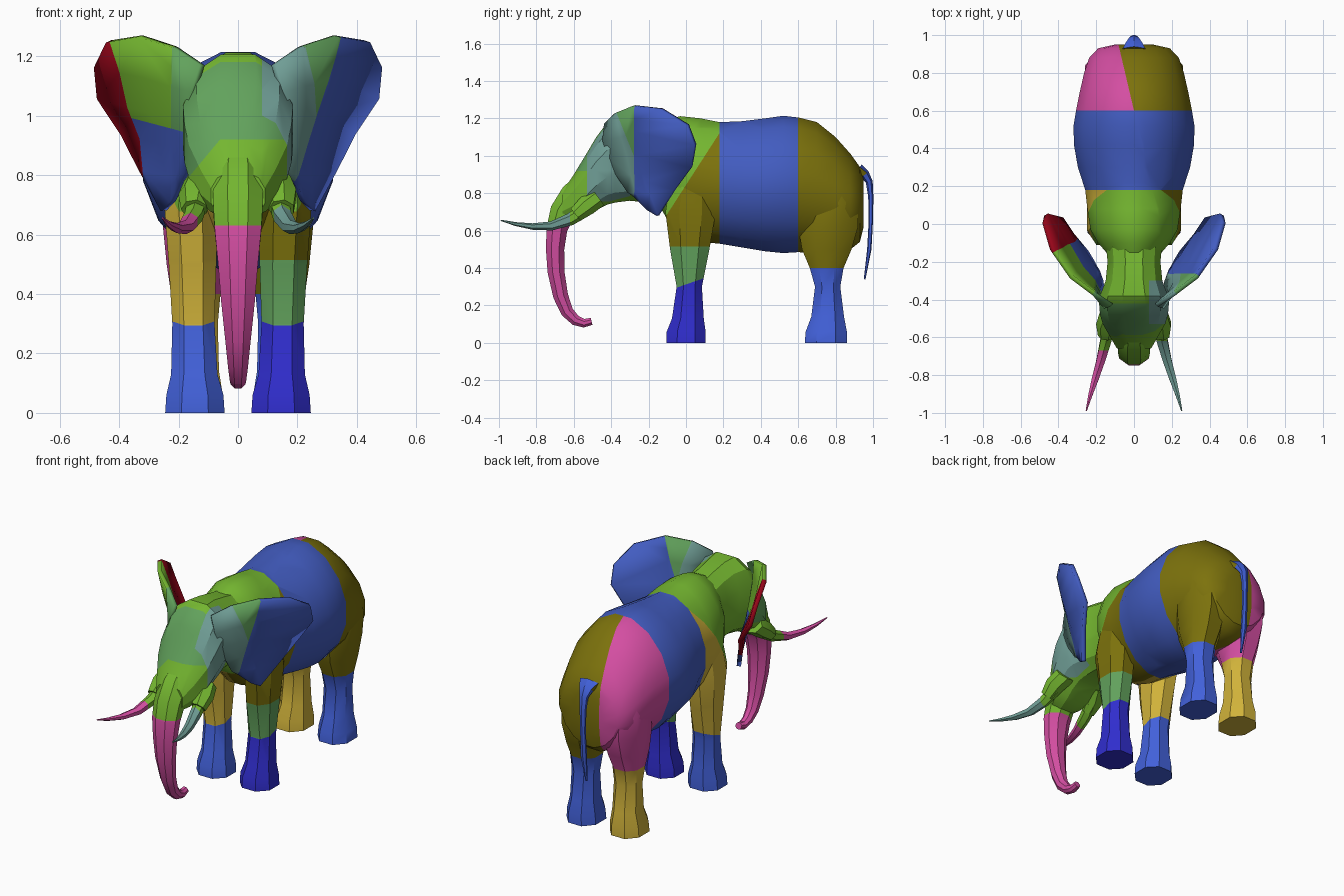
import bpy, bmesh, math
from mathutils import Vector

cube = bpy.data.objects.get("Cube")
if cube:
    bpy.data.objects.remove(cube, do_unlink=True)

PALETTE = {  # sRGB 0-255
    "lime": (116, 182, 48), "sage": (98, 162, 92), "teal": (112, 158, 150),
    "slate_blue": (66, 92, 192), "sky_blue": (66, 97, 218), "deep_blue": (48, 45, 205),
    "olive": (124, 114, 12), "yellow": (208, 178, 58), "pink": (212, 78, 162),
    "red": (150, 5, 25)}
MATS, INDEX = [], {}
for key, rgb in PALETTE.items():
    lin = [((c / 255 + 0.055) / 1.055) ** 2.4 if c > 10 else c / 255 / 12.92 for c in rgb] + [1]
    m = bpy.data.materials.new(key)
    m.use_nodes = True
    m.diffuse_color = lin
    bsdf = m.node_tree.nodes["Principled BSDF"]
    bsdf.inputs["Base Color"].default_value = lin
    bsdf.inputs["Roughness"].default_value = 0.8
    INDEX[key] = len(MATS)
    MATS.append(m)


def above(p, plane):
    return (p - Vector(plane[0])).dot(Vector(plane[1])) > 0


def finish(name, bm, rule, cuts=(), angle=25):
    """Cut along colour borders, colour each face by rule and make the object."""
    for co, no in cuts:
        bmesh.ops.bisect_plane(bm, geom=bm.verts[:] + bm.edges[:] + bm.faces[:],
                               plane_co=co, plane_no=no, dist=1e-4)
    bmesh.ops.recalc_face_normals(bm, faces=bm.faces[:])
    used = {}
    for f in bm.faces:
        key = rule(f.calc_center_median())
        f.material_index = used.setdefault(key, len(used))
    me = bpy.data.meshes.new(name)
    bm.to_mesh(me)
    bm.free()
    for key in used:
        me.materials.append(MATS[INDEX[key]])
    ob = bpy.data.objects.new(name, me)
    bpy.context.collection.objects.link(ob)
    bpy.ops.object.select_all(action='DESELECT')
    ob.select_set(True)
    bpy.context.view_layer.objects.active = ob
    bpy.ops.object.shade_smooth_by_angle(angle=math.radians(angle))
    return ob


def loft(name, secs, rule, n=8, axis=None, power=1.0, cuts=(), angle=25):
    """Skin rings (x, y, z, half width, half depth) along a path."""
    bm = bmesh.new()
    pts = [Vector(s[:3]) for s in secs]
    fit = math.cos(math.pi / n) ** -power   # flats reach the given half sizes
    rings = []
    for i, s in enumerate(secs):
        t = Vector(axis) if axis else pts[min(i + 1, len(pts) - 1)] - pts[max(i - 1, 0)]
        u = Vector((1, 0, 0))
        v = t.cross(u).normalized()
        ring = []
        for k in range(n):
            a = 2 * math.pi * (k + 0.5) / n
            c, d = math.cos(a), math.sin(a)
            c = math.copysign(abs(c) ** power, c) * fit
            d = math.copysign(abs(d) ** power, d) * fit
            ring.append(bm.verts.new(pts[i] + u * c * s[3] + v * d * s[4]))
        rings.append(ring)
    for a, b in zip(rings, rings[1:]):
        for k in range(n):
            bm.faces.new((a[k], a[(k + 1) % n], b[(k + 1) % n], b[k]))
    bm.faces.new(rings[0])
    bm.faces.new(rings[-1])
    return finish(name, bm, rule, cuts, angle)


def along_y(rows):   # (y, top, bottom, half width)
    return [(0, y, (t + b) / 2, w, (t - b) / 2) for y, t, b, w in rows]


def along_z(rows, s):   # (z, front, back, centre x, half width)
    return [(s * x, (f + b) / 2, z, w, (b - f) / 2) for z, f, b, x, w in rows]


# Torso: shoulders, belly and two-coloured rump
SHOULDER = ((0, -0.08, 0.72), (0, -1.55, 1))
RUMP = ((0, 0.6, 0), (0.34, 0.08, 0))


def torso_rule(p):
    if p.y < 0.18:
        if above(p, SHOULDER):
            return "lime"
        return "olive" if p.x > 0 else "yellow"
    if p.y < 0.6:
        return "slate_blue"
    return "olive" if above(p, RUMP) else "pink"


torso = along_y([(-0.17, 1.16, 0.78, 0.13), (-0.10, 1.195, 0.66, 0.19), (-0.03, 1.212, 0.58, 0.23),
                 (0.08, 1.2, 0.54, 0.247), (0.18, 1.18, 0.53, 0.258), (0.3, 1.185, 0.51, 0.297),
                 (0.42, 1.2, 0.49, 0.318), (0.52, 1.214, 0.48, 0.32), (0.6, 1.205, 0.485, 0.307),
                 (0.7, 1.18, 0.48, 0.287), (0.8, 1.1, 0.48, 0.264), (0.88, 1.01, 0.5, 0.237),
                 (0.93, 0.94, 0.54, 0.19), (0.95, 0.87, 0.62, 0.1)])
loft("torso", torso, torso_rule, 16, (0, -1, 0), 1.07,
     [SHOULDER, RUMP, ((0, 0, 0), (1, 0, 0))], 35)

# Head: sage brow, lime nape and lower face, teal left cheek and temple
BROW = ((-0.06, 0, 0.92), (-1.2, 0, 1))


def head_rule(p):
    if p.x > 0.08 and -0.53 < p.y < -0.3 and p.z > 0.755:
        return "teal"
    if p.y < -0.42 and (p.z > 0.92 or p.x < 0 and above(p, BROW)):
        return "sage"
    return "lime"


head = along_y([(-0.1, 1.16, 0.76, 0.15), (-0.2, 1.18, 0.75, 0.14), (-0.3, 1.2, 0.76, 0.15),
                (-0.38, 1.205, 0.75, 0.18), (-0.42, 1.18, 0.74, 0.185), (-0.48, 1.1, 0.71, 0.18),
                (-0.53, 1.015, 0.675, 0.165), (-0.6, 0.9, 0.65, 0.125), (-0.66, 0.81, 0.65, 0.09)])
loft("head", head, head_rule, 12, (0, -1, 0), 0.85,
     [((0.08, 0, 0), (1, 0, 0)), BROW, ((0, 0, 0.755), (0, 0, 1)), ((0, 0, 0.92), (0, 0, 1))])

# Trunk curling back at the tip
trunk = [(0, -0.53, 0.87, 0.06, 0.055), (0, -0.6, 0.79, 0.082, 0.072),
         (0, -0.66, 0.7, 0.084, 0.068), (0, -0.69, 0.61, 0.078, 0.056),
         (0, -0.7, 0.5, 0.067, 0.049), (0, -0.695, 0.38, 0.057, 0.045),
         (0, -0.67, 0.25, 0.043, 0.04), (0, -0.635, 0.165, 0.034, 0.034),
         (0, -0.59, 0.12, 0.028, 0.028), (0, -0.545, 0.105, 0.025, 0.023),
         (0, -0.505, 0.115, 0.02, 0.019)]
loft("trunk", trunk, lambda p: "pink" if p.z < 0.63 else "lime", 8,
     cuts=[((0, 0, 0.63), (0, 0, 1))])

# Tail with a rump-coloured root
tail = [(0, 0.92, 0.925, 0.06, 0.03), (0, 0.957, 0.9, 0.04, 0.022), (0, 0.98, 0.86, 0.024, 0.016),
        (0, 0.988, 0.78, 0.018, 0.012), (0, 0.988, 0.65, 0.015, 0.01),
        (0, 0.98, 0.5, 0.018, 0.01), (0, 0.955, 0.34, 0.005, 0.004)]
loft("tail", tail, lambda p: "olive" if p.y < 0.945 else "sky_blue", 6)

# Ear grid for the left side: rows from top to bottom, attachment to rim
EAR = [[(0.12, -0.43, 1.17), (0.21, -0.37, 1.23), (0.33, -0.28, 1.268), (0.435, -0.13, 1.25)],
       [(0.15, -0.44, 1.08), (0.22, -0.34, 1.1), (0.31, -0.26, 1.13), (0.475, 0.01, 1.165)],
       [(0.17, -0.41, 0.99), (0.22, -0.31, 1.0), (0.285, -0.24, 1.01), (0.465, 0.05, 1.06)],
       [(0.17, -0.37, 0.9), (0.21, -0.29, 0.9), (0.26, -0.22, 0.91), (0.385, 0.03, 0.94)],
       [(0.17, -0.31, 0.81), (0.2, -0.26, 0.8), (0.23, -0.21, 0.8), (0.325, -0.06, 0.82)],
       [(0.19, -0.25, 0.77), (0.205, -0.23, 0.74), (0.22, -0.2, 0.71), (0.25, -0.15, 0.68)]]
FLAP = ((0, -0.27, 0), (0, 1, 0))
FOLD = ((0, -0.37, 1.25), (0, 1, -0.4))
LOBE = ((-0.2, 0, 0.955), (0.28, 0, 1))
RIM = ((0, -0.14, 1.2), (0, 1, 0.15))


def left_ear_rule(p):
    if above(p, FLAP):
        return "slate_blue"
    return "sage" if p.y > -0.37 + 0.4 * (1.25 - p.z) else "teal"


def right_ear_rule(p):
    if above(p, RIM):
        return "red"
    if not above(p, LOBE):
        return "slate_blue"
    return "sage" if p.x > -0.215 else "lime"


def ear(name, s, rule, cuts):
    bm = bmesh.new()
    grid = [[bm.verts.new((s * x, y, z)) for x, y, z in row] for row in EAR]
    for a, b in zip(grid, grid[1:]):
        for k in range(len(a) - 1):
            bm.faces.new((a[k], a[k + 1], b[k + 1], b[k]))
    ob = finish(name, bm, rule, cuts)
    mod = ob.modifiers.new("thickness", 'SOLIDIFY')
    mod.thickness, mod.offset = 0.024, 0


ear("left_ear", 1, left_ear_rule, [FLAP, ((0, -0.37, 1.25), (0, 1, 0.4))])
ear("right_ear", -1, right_ear_rule, [RIM, LOBE, ((-0.215, 0, 0), (1, 0, 0))])

# Legs, tusks and tusk sockets, one pass per side
FRONT = [(0, -0.105, 0.105, 0.145, 0.1), (0.06, -0.103, 0.105, 0.145, 0.096),
         (0.13, -0.075, 0.095, 0.147, 0.078), (0.3, -0.05, 0.085, 0.15, 0.071),
         (0.5, -0.085, 0.125, 0.153, 0.08), (0.7, -0.11, 0.16, 0.16, 0.088),
         (0.88, -0.08, 0.15, 0.15, 0.075)]
REAR = [(0, 0.635, 0.86, 0.145, 0.098), (0.06, 0.64, 0.86, 0.145, 0.094),
        (0.14, 0.67, 0.845, 0.142, 0.078), (0.3, 0.69, 0.825, 0.142, 0.074),
        (0.4, 0.662, 0.842, 0.142, 0.083), (0.5, 0.62, 0.885, 0.14, 0.1),
        (0.62, 0.6, 0.92, 0.14, 0.112), (0.75, 0.62, 0.92, 0.14, 0.12),
        (0.9, 0.66, 0.88, 0.13, 0.1)]
KNEE = ((0, -0.05, 0.295), (0, -0.35, 1))
SIDES = [("left", 1, "deep_blue", "sage", "olive", "sky_blue", "olive", "teal", -0.62),
         ("right", -1, "sky_blue", "yellow", "yellow", "yellow", "pink", "pink", -0.67)]
for side, s, shin, knee, shoulder, hind, thigh, tusk, root in SIDES:
    def front_rule(p):
        if above(p, SHOULDER):
            return "lime"
        if p.z > 0.515:
            return shoulder
        return knee if above(p, KNEE) else shin

    loft(side + "_front_leg", along_z(FRONT, s), front_rule, 8, (0, 0, 1), 0.9,
         [KNEE, ((0, 0, 0.515), (0, 0, 1)), SHOULDER])
    loft(side + "_rear_leg", along_z(REAR, s), lambda p: thigh if p.z > 0.4 else hind, 8,
         (0, 0, 1), 0.9, angle=40)
    loft(side + "_tusk_socket",
         [(s * 0.115, -0.47, 0.78, 0.06, 0.05), (s * 0.14, -0.53, 0.735, 0.055, 0.05),
          (s * 0.147, -0.59, 0.685, 0.04, 0.038)], lambda p: "lime", 7)
    loft(side + "_tusk",
         [(s * 0.135, -0.54, 0.71, 0.032, 0.032), (s * 0.15, -0.62, 0.66, 0.029, 0.029),
          (s * 0.175, -0.72, 0.625, 0.024, 0.021), (s * 0.205, -0.82, 0.622, 0.019, 0.015),
          (s * 0.232, -0.91, 0.635, 0.011, 0.009), (s * 0.253, -0.99, 0.655, 0.003, 0.003)],
         lambda p: tusk if p.y < root else "lime", 6, cuts=[((0, root, 0), (0, 1, 0))])
